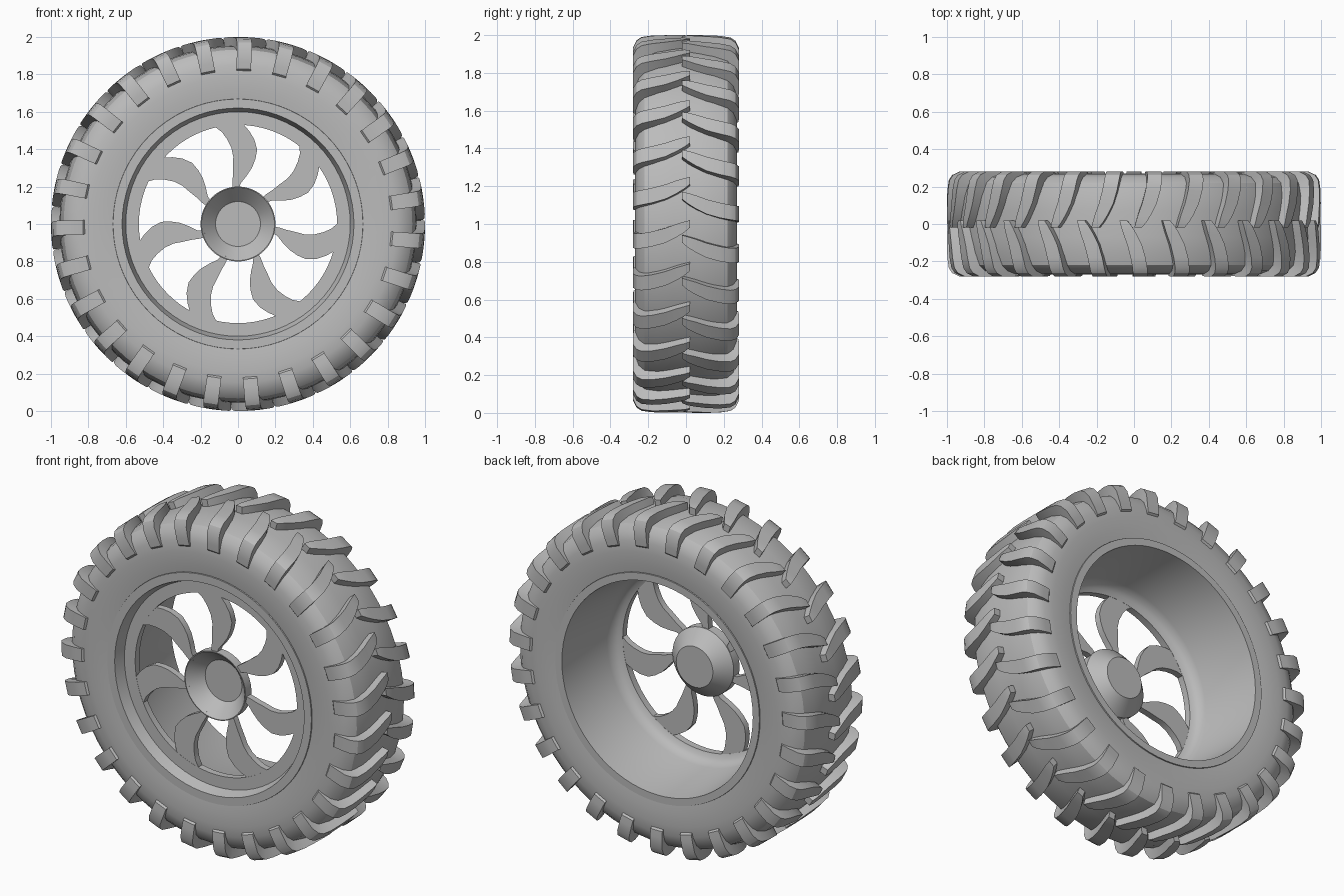
import bpy, bmesh, math

cube = bpy.data.objects.get("Cube")
if cube:
    bpy.data.objects.remove(cube, do_unlink=True)

grey = bpy.data.materials.new("plain_grey")
grey.use_nodes = True
colour = (0.5, 0.5, 0.5, 1)
grey.diffuse_color = colour
grey.node_tree.nodes["Principled BSDF"].inputs["Base Color"].default_value = colour


def polar(r, angle, y):
    """Point on the wheel: axle along y, one unit above the ground."""
    return (r * math.cos(angle), y, 1 + r * math.sin(angle))


def finish(bm, name):
    bmesh.ops.remove_doubles(bm, verts=bm.verts, dist=1e-5)
    bmesh.ops.recalc_face_normals(bm, faces=bm.faces)
    mesh = bpy.data.meshes.new(name)
    bm.to_mesh(mesh)
    bm.free()
    mesh.materials.append(grey)
    obj = bpy.data.objects.new(name, mesh)
    bpy.context.collection.objects.link(obj)
    bpy.ops.object.select_all(action='DESELECT')
    obj.select_set(True)
    bpy.context.view_layer.objects.active = obj
    bpy.ops.object.shade_smooth_by_angle(angle=math.radians(30))
    return obj


def skin(bm, rings, loop):
    """Quads between consecutive rings of vertices."""
    pairs = list(zip(rings, rings[1:])) + ([(rings[-1], rings[0])] if loop else [])
    for a, b in pairs:
        n = len(a)
        for i in range(n):
            j = (i + 1) % n
            bm.faces.new((a[i], a[j], b[j], b[i]))


def revolve(name, profile, closed=True, steps=72):
    bm = bmesh.new()
    rings = [[bm.verts.new(polar(r, math.tau * i / steps, y)) for i in range(steps)]
             for y, r in profile]
    skin(bm, rings, closed)
    bmesh.ops.dissolve_degenerate(bm, dist=1e-5, edges=bm.edges)
    return finish(bm, name)


# Tyre carcass: rounded section, mirrored about the centre plane
half = [(-.25, .655), (-.262, .67), (-.268, .72), (-.27, .79), (-.266, .85),
        (-.25, .90), (-.22, .932), (-.15, .95), (-.07, .955)]
revolve("tyre", half + [(-y, r) for y, r in reversed(half)])

# Rim: front lip, recessed web edge, rounded inner corner and deep barrel
revolve("rim", [(-.25, .67), (-.268, .668), (-.268, .62), (-.205, .60), (-.205, .53),
                (-.165, .53), (-.155, .555), (-.135, .575), (-.10, .588),
                (.268, .625), (.268, .668), (.25, .67)])

# Hub: dished front, tapered back
revolve("hub", [(-.135, 0), (-.135, .12), (-.215, .195), (-.215, .2), (-.16, .2),
                (-.08, .12), (-.08, 0)], closed=False)

# Curved spokes: radius, left edge and right edge in degrees
blade = [(.185, 99, 89), (.22, 98, 86), (.26, 96, 80), (.31, 95, 76), (.36, 94, 75),
         (.41, 95, 75.5), (.46, 97.5, 79), (.50, 100, 83), (.535, 103.5, 87), (.56, 104, 87)]
SPOKES = 7
bm = bmesh.new()
for k in range(SPOKES):
    turn = math.tau * k / SPOKES
    rings = []
    for r, left, right in blade:
        a, b = math.radians(left) + turn, math.radians(right) + turn
        rings.append([bm.verts.new(polar(r, ang, y)) for ang, y in
                      ((a, -.204), (b, -.204), (b, -.166), (a, -.166))])
    skin(bm, rings, False)
    bm.faces.new(rings[0])
    bm.faces.new(rings[-1])
finish(bm, "spokes")

# Tread lugs: outer y and radius, buried y and radius, lower and upper angle
lug = [(.02, .995, .02, .93, -.02, .02),
       (-.01, 1.0, -.01, .93, -.045, .012),
       (-.05, 1.0, -.05, .93, -.07, 0),
       (-.11, 1.0, -.11, .93, -.10, -.022),
       (-.18, .998, -.17, .92, -.12, -.04),
       (-.235, .99, -.20, .90, -.13, -.05),
       (-.262, .972, -.22, .88, -.134, -.052),
       (-.28, .935, -.23, .86, -.137, -.052),
       (-.281, .87, -.24, .84, -.14, -.05),
       (-.278, .83, -.24, .82, -.142, -.05),
       (-.262, .815, -.24, .81, -.142, -.05)]
LUGS = 27


def tread(name, side, phase):
    bm = bmesh.new()
    for k in range(LUGS):
        turn = math.tau * k / LUGS + phase
        rings = []
        for y, r, iy, ir, low, high in lug:
            rings.append([bm.verts.new(polar(rad, ang + turn, yy * side)) for rad, ang, yy in
                          ((r, low, y), (r, high, y), (ir, high, iy), (ir, low, iy))])
        skin(bm, rings, False)
        bm.faces.new(rings[0])
        bm.faces.new(rings[-1])
    finish(bm, name)


tread("front_tread_lugs", 1, 0)
tread("back_tread_lugs", -1, -.08)
